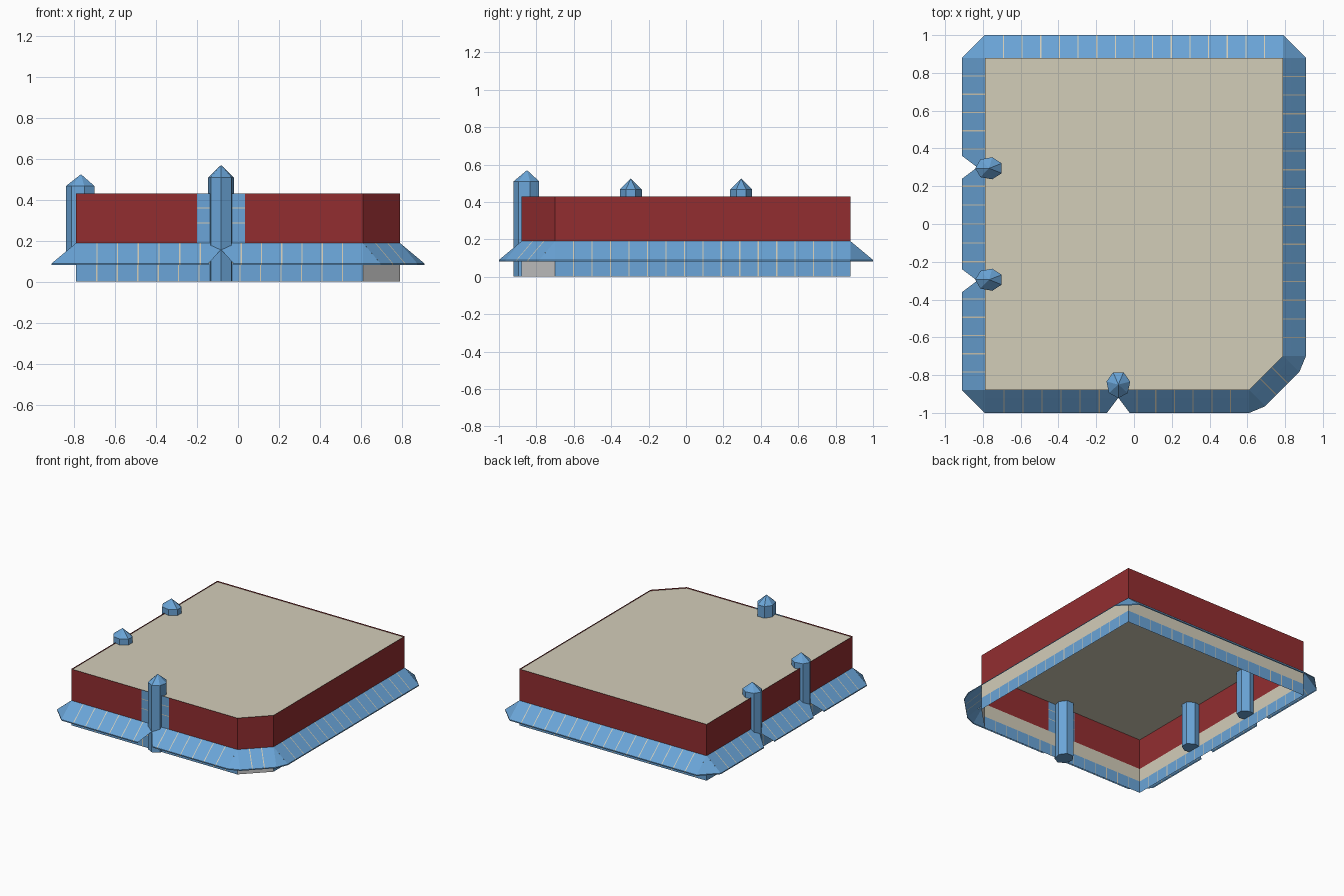
import bpy, bmesh, math
from mathutils import Vector

if "Cube" in bpy.data.objects:
    bpy.data.objects.remove(bpy.data.objects["Cube"])


def material(name, rgb):
    m = bpy.data.materials.new(name)
    m.diffuse_color = (*rgb, 1)
    m.use_nodes = True
    m.node_tree.nodes["Principled BSDF"].inputs["Base Color"].default_value = m.diffuse_color
    return m


BLUE = material("blue_glass", (0.145, 0.376, 0.686))
RED = material("red_brick", (0.29, 0.027, 0.03))
CREAM = material("cream", (0.65, 0.61, 0.485))

# Footprint, counter-clockwise, with one cut corner at the front right
PLAN = [Vector(p) for p in ((-0.79, -0.88, 0), (0.61, -0.88, 0), (0.79, -0.70, 0),
                            (0.79, 0.88, 0), (-0.79, 0.88, 0))]
N = len(PLAN)
Z_SHOP, Z_BRICK, Z_TOP = 0.09, 0.19, 0.43
OUT, NOTCH = 0.12, 0.06

SIDES = []
for i in range(N):
    a, b = PLAN[i], PLAN[(i + 1) % N]
    d = (b - a).normalized()
    SIDES.append((a, d, Vector((d.y, -d.x, 0)), (b - a).length))
# Tower positions measured along each side
TOWERS_ON_SIDE = {0: [0.707], 4: [0.58, 1.18]}


def finish(name, bm, mats):
    me = bpy.data.meshes.new(name)
    bm.to_mesh(me)
    bm.free()
    for m in mats:
        me.materials.append(m)
    ob = bpy.data.objects.new(name, me)
    bpy.context.collection.objects.link(ob)
    return ob


def face(bm, pts, mat=0):
    bm.faces.new([bm.verts.new(p) for p in pts]).material_index = mat


def panes(s0, s1, step=0.1, half=0.003):
    """Positions of panes separated by narrow glazing bars."""
    n = max(1, round((s1 - s0) / step))
    out = [s0]
    for i in range(1, n):
        c = s0 + (s1 - s0) * i / n
        out += [c - half, c + half]
    return out + [s1]


def sheet(bm, point, svals, rows, row_mats=None):
    """Rows of quads; odd columns are glazing bars."""
    for r in range(len(rows) - 1):
        for k in range(len(svals) - 1):
            mat = row_mats[r] if row_mats else k % 2
            face(bm, [point(svals[k], rows[r]), point(svals[k], rows[r + 1]),
                      point(svals[k + 1], rows[r + 1]), point(svals[k + 1], rows[r])], mat)


def wall_point(side):
    a, d, n, _ = SIDES[side]
    return lambda s, z: a + d * s + Vector((0, 0, z))


# Shop-front windows around the ground floor, plain at the cut corner
bm = bmesh.new()
for i in range(N):
    if i != 1:
        sheet(bm, wall_point(i), panes(0, SIDES[i][3]), [Z_SHOP, 0])
finish("shop_windows", bm, [BLUE, CREAM])
bm = bmesh.new()
sheet(bm, wall_point(1), [0, SIDES[1][3]], [Z_SHOP, 0])
finish("corner_entrance", bm, [])

# Cream band hidden behind the awning
bm = bmesh.new()
for i in range(N):
    sheet(bm, wall_point(i), [0, SIDES[i][3]], [Z_BRICK, Z_SHOP])
finish("sign_band", bm, [CREAM])

# Brick upper walls with a glazed bay behind the front tower
bm = bmesh.new()
for i in range(N):
    spans = [(0, 0.59), (0.825, SIDES[i][3])] if i == 0 else [(0, SIDES[i][3])]
    for s in spans:
        sheet(bm, wall_point(i), s, [Z_TOP, Z_BRICK])
finish("brick_walls", bm, [RED])
bm = bmesh.new()
sheet(bm, wall_point(0), [0.59, 0.825],
      [Z_TOP, 0.363, 0.358, 0.29, 0.285, Z_BRICK], [0, 1, 0, 1, 0])
finish("glazed_bay", bm, [BLUE, CREAM])

# Parapet rim and flat roof
bm = bmesh.new()
roof = bm.faces.new([bm.verts.new(p + Vector((0, 0, Z_TOP))) for p in PLAN])
bm.normal_update()
bmesh.ops.inset_region(bm, faces=[roof], thickness=0.015, use_even_offset=True)
bmesh.ops.inset_region(bm, faces=[roof], thickness=0, depth=-0.008)
roof.material_index = 1
finish("roof", bm, [RED, CREAM])

# Sloping awning with a small lip, bevelled corners and notches at the towers
ROWS = [(0, Z_BRICK), (0.04, 0.157), (OUT, Z_SHOP), (OUT, 0.082)]
bm = bmesh.new()
for i, (a, d, n, length) in enumerate(SIDES):
    stops = [0] + TOWERS_ON_SIDE.get(i, []) + [length]
    for s0, s1 in zip(stops, stops[1:]):
        def point(s, row):
            off, z = row
            if off == OUT and s == s0 and s0 > 0:
                s += NOTCH
            if off == OUT and s == s1 and s1 < length:
                s -= NOTCH
            return a + d * s + n * off + Vector((0, 0, z))
        sheet(bm, point, panes(s0, s1), ROWS)
    pn = SIDES[i - 1][2]
    up, low = Vector((0, 0, Z_SHOP)), Vector((0, 0, 0.082))
    l, r = a + pn * OUT, a + n * OUT
    face(bm, [a + Vector((0, 0, Z_BRICK)), l + up, r + up])
    face(bm, [l + up, l + low, r + low, r + up])
bmesh.ops.remove_doubles(bm, verts=bm.verts, dist=0.0005)
finish("awning", bm, [BLUE, CREAM])


# Seven-sided towers with pointed caps, one corner facing outward
def tower(name, x, y, rx, ry, angle, z0, z1, z2):
    bm = bmesh.new()
    ring = [Vector((x + rx * math.cos(angle + k * math.tau / 7),
                    y + ry * math.sin(angle + k * math.tau / 7), 0)) for k in range(7)]
    lo = [bm.verts.new(p + Vector((0, 0, z0))) for p in ring]
    hi = [bm.verts.new(p + Vector((0, 0, z1))) for p in ring]
    tip = bm.verts.new((x, y, z2))
    bm.faces.new(lo[::-1])
    for k in range(7):
        j = (k + 1) % 7
        bm.faces.new((lo[k], lo[j], hi[j], hi[k]))
        bm.faces.new((hi[k], hi[j], tip))
    finish(name, bm, [BLUE])


tower("front_tower", -0.083, -0.85, 0.064, 0.072, -math.pi / 2, 0, 0.51, 0.57)
for label, y in (("front", -0.295), ("back", 0.295)):
    tower("left_tower_" + label, -0.767, y, 0.074, 0.06, math.pi, 0.09, 0.467, 0.525)
